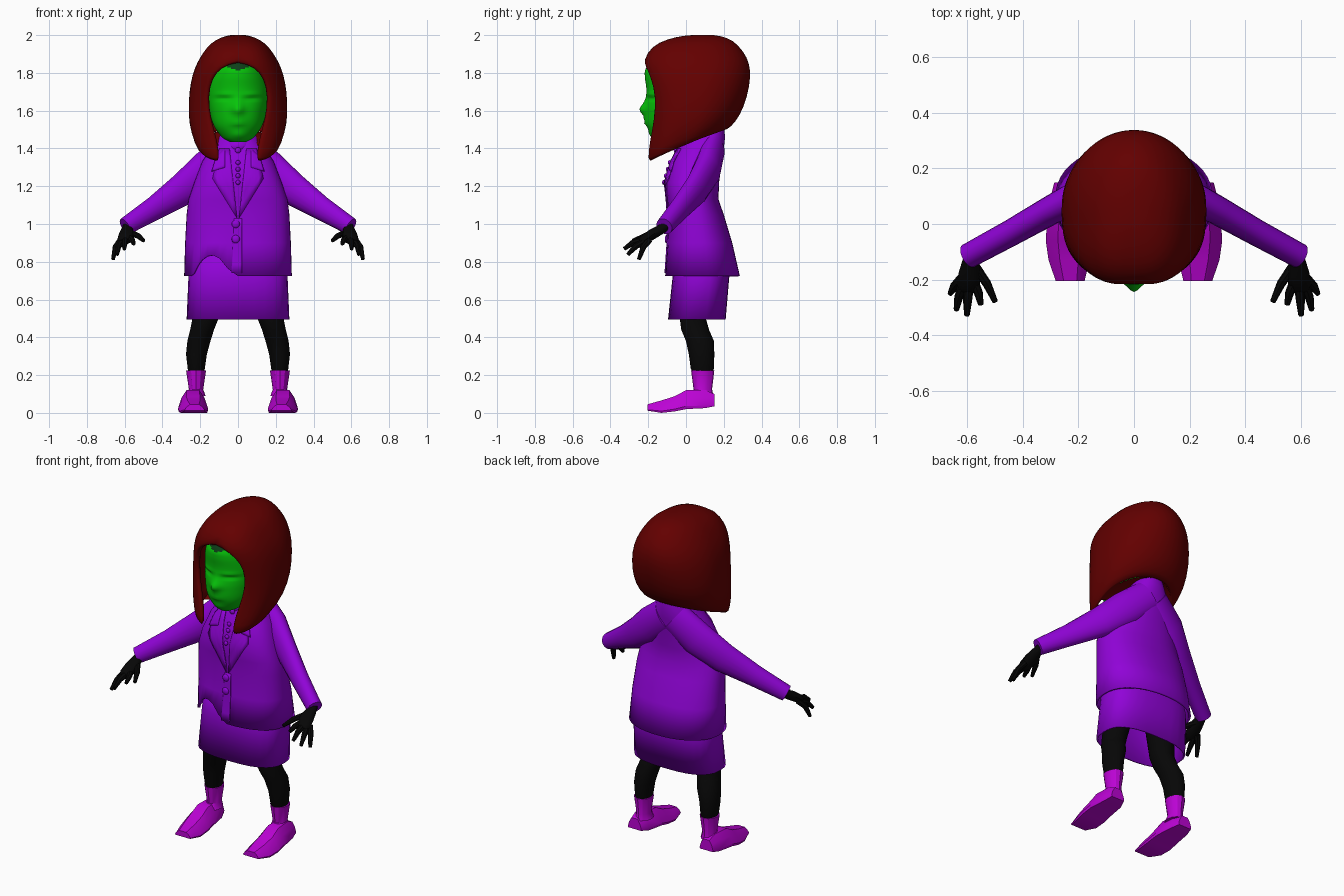
import bpy, bmesh, math
from mathutils import Vector

if "Cube" in bpy.data.objects:
    bpy.data.objects.remove(bpy.data.objects["Cube"])


def material(name, rgb):
    m = bpy.data.materials.new(name)
    m.diffuse_color = (*rgb, 1)
    m.use_nodes = True
    m.node_tree.nodes["Principled BSDF"].inputs["Base Color"].default_value = m.diffuse_color
    return m


PURPLE = material("purple_cloth", (0.28, 0.001, 0.68))
MAGENTA = material("magenta_leather", (0.50, 0.001, 0.66))
BLACK = material("black", (0.002, 0.002, 0.002))
GREEN = material("green_skin", (0.002, 0.56, 0.003))
DARK_GREEN = material("dark_green_scalp", (0.004, 0.05, 0.009))
RED = material("dark_red_hair", (0.125, 0.0, 0.0))


def finish(name, bm, mat, angle=40, subsurf=0, thick=0):
    bmesh.ops.recalc_face_normals(bm, faces=bm.faces)
    me = bpy.data.meshes.new(name)
    bm.to_mesh(me)
    bm.free()
    me.materials.append(mat)
    ob = bpy.data.objects.new(name, me)
    bpy.context.collection.objects.link(ob)
    if thick:
        mod = ob.modifiers.new("thickness", 'SOLIDIFY')
        mod.thickness, mod.offset = thick, -1
    if subsurf:
        mod = ob.modifiers.new("smooth", 'SUBSURF')
        mod.levels = mod.render_levels = subsurf
    bpy.ops.object.select_all(action='DESELECT')
    ob.select_set(True)
    bpy.context.view_layer.objects.active = ob
    bpy.ops.object.shade_smooth_by_angle(angle=math.radians(angle))
    return ob


def loft(name, rings, mat, closed=True, cap0=True, cap1=True, **kw):
    bm = bmesh.new()
    vs = [[bm.verts.new(p) for p in r] for r in rings]
    n = len(rings[0])
    for a, b in zip(vs, vs[1:]):
        for i in range(n if closed else n - 1):
            j = (i + 1) % n
            bm.faces.new((a[i], a[j], b[j], b[i]))
    if cap0:
        bm.faces.new(vs[0])
    if cap1:
        bm.faces.new(vs[-1])
    return finish(name, bm, mat, **kw)


def power(v, p):
    return math.copysign(abs(v) ** p, v)


def oval(z, rx, yf, yb, cx=0, n=28, p=1.0, back_p=None):
    """Horizontal superellipse ring from front yf to back yb."""
    yc, ry = (yf + yb) / 2, (yb - yf) / 2
    ring = []
    for i in range(n):
        t = 2 * math.pi * i / n
        q = back_p if back_p and math.cos(t) < 0 else p
        ring.append((cx + rx * power(math.sin(t), q), yc - ry * power(math.cos(t), q), z))
    return ring


def smooth_rows(rows, k):
    """Catmull-Rom resampling of a table of ring sizes."""
    out = []
    for i in range(len(rows) - 1):
        p0, p1, p2, p3 = (rows[max(0, min(len(rows) - 1, i + d))] for d in (-1, 0, 1, 2))
        for j in range(k):
            t = j / k
            out.append(tuple(0.5 * (2 * b + (c - a) * t + (2 * a - 5 * b + 4 * c - d) * t * t
                                    + (3 * b - a - 3 * c + d) * t ** 3) for a, b, c, d in zip(p0, p1, p2, p3)))
    return out + [rows[-1]]


def tube(name, path, radii, mat, n=14, flat=None, **kw):
    """Tube along a path; radii across the upright axis, flat gives sideways radii."""
    pts = [Vector(p) for p in path]
    flat = flat or radii
    rings = []
    for i, c in enumerate(pts):
        d = (pts[min(i + 1, len(pts) - 1)] - pts[max(i - 1, 0)]).normalized()
        u = d.cross(Vector((0.0, 0.0, 1))).normalized()
        v = d.cross(u)
        ts = [2 * math.pi * k / n for k in range(n)]
        rings.append([c + flat[i] * math.cos(t) * u + radii[i] * math.sin(t) * v for t in ts])
    return loft(name, rings, mat, **kw)


def ball(name, loc, size, mat, seg=12):
    bm = bmesh.new()
    bmesh.ops.create_uvsphere(bm, u_segments=seg, v_segments=seg // 2, radius=1)
    for v in bm.verts:
        v.co = Vector(loc) + Vector(a * b for a, b in zip(v.co, size))
    return finish(name, bm, mat, angle=60)


# Jacket body, open at the hem, which arches up on one side of the front
JP = 0.8
JACKET = [(0.725, 0.285, -0.11, 0.285), (0.9, 0.28, -0.098, 0.245), (1.05, 0.272, -0.095, 0.20),
          (1.13, 0.262, -0.10, 0.172), (1.22, 0.232, -0.112, 0.175), (1.33, 0.19, -0.08, 0.19),
          (1.40, 0.145, -0.045, 0.2), (1.46, 0.105, -0.01, 0.207), (1.52, 0.07, 0.06, 0.2)]
rings = [oval(*r, p=JP, back_p=0.92, n=48) for r in JACKET]
rings[0] = [(x, y, z + (0.11 * math.sin(math.pi * (x + 0.24) / 0.2) ** 0.7 if y < 0 and -0.24 < x < -0.04 else 0))
            for x, y, z in rings[0]]
loft("jacket", rings, PURPLE, cap0=False, thick=0.012)


def jacket_front(x, z):
    for a, b in zip(JACKET, JACKET[1:]):
        if z <= b[0]:
            break
    f = (z - a[0]) / (b[0] - a[0])
    rx, yf, yb = (a[k] + f * (b[k] - a[k]) for k in (1, 2, 3))
    return (yf + yb) / 2 - (yb - yf) / 2 * max(0, 1 - min(1, abs(x / rx)) ** (2 / JP)) ** (JP / 2)


def plate(name, corners, mat, lift=0.007):
    """Thin cloth panel laid on the jacket front; corners are (x, z)."""
    a, b, c, d = (Vector(q) for q in corners)
    rows = []
    for i in range(7):
        l, r = a.lerp(d, i / 6), b.lerp(c, i / 6)
        row = [l.lerp(r, k / 6) for k in range(7)]
        rows.append([(q.x, jacket_front(q.x, q.y) - lift, q.y) for q in row])
    loft(name, rows, mat, closed=False, cap0=False, cap1=False, thick=0.007)


# Lapels, front overlap and collar
for s, side in ((-1, "left"), (1, "right")):
    plate(side + "_lapel", [(s * 0.005, 1.03), (s * 0.135, 1.24), (s * 0.10, 1.40), (s * 0.045, 1.40)], PURPLE)
    plate(side + "_lapel_notch", [(s * 0.07, 1.30), (s * 0.14, 1.28), (s * 0.115, 1.36), (s * 0.07, 1.40)],
          PURPLE, 0.01)
plate("front_overlap", [(-0.035, 0.74), (0.02, 0.74), (0.02, 1.03), (-0.02, 1.03)], PURPLE, 0.005)
loft("collar", [oval(1.39, 0.11, -0.05, 0.17), oval(1.45, 0.07, -0.035, 0.15)], PURPLE,
     cap0=False, cap1=False, thick=0.01)

# Buttons
for z, r in ((0.92, 0.022), (1.0, 0.022), (1.22, 0.013), (1.255, 0.013), (1.29, 0.013), (1.325, 0.013), (1.39, 0.016)):
    x = -0.012 if z < 1.1 else 0
    ball("button", (x, jacket_front(x, z) - 0.005, z), (r, 0.01, r), PURPLE)

# Skirt, open at the hem
loft("skirt", [oval(0.495, 0.272, -0.095, 0.21, p=0.75), oval(0.73, 0.262, -0.07, 0.23, p=0.75),
               oval(0.9, 0.24, -0.05, 0.2, p=0.75)], PURPLE, cap0=False, cap1=False, thick=0.01)

# Head: moulded nose, lips, chin and eye hollows, dark scalp above the hairline
HEAD = [(1.435, 0.045, -0.155, -0.05), (1.46, 0.085, -0.178, 0.0), (1.52, 0.128, -0.207, 0.07),
        (1.60, 0.152, -0.215, 0.15), (1.66, 0.162, -0.208, 0.17), (1.72, 0.163, -0.21, 0.175),
        (1.78, 0.15, -0.218, 0.17), (1.82, 0.13, -0.214, 0.16), (1.87, 0.09, -0.18, 0.13), (1.90, 0.04, -0.1, 0.06)]
FEATURES = [(0, 1.605, 0.03, 0.03, 0.032), (0, 1.65, 0.008, 0.02, 0.03), (0, 1.553, 0.012, 0.045, 0.009),
            (0, 1.53, 0.012, 0.04, 0.009), (0, 1.47, 0.008, 0.04, 0.02), (0.075, 1.665, -0.012, 0.04, 0.01),
            (-0.075, 1.665, -0.012, 0.04, 0.01), (0.075, 1.685, 0.006, 0.045, 0.012), (-0.075, 1.685, 0.006, 0.045, 0.012)]


def face(x, y, z):
    if y < -0.05:
        for fx, fz, amp, wx, wz in FEATURES:
            y -= amp * math.exp(-((x - fx) / wx) ** 2 - ((z - fz) / wz) ** 2)
    return x, y, z


head = loft("head", [[face(*p) for p in oval(*r, n=64)] for r in smooth_rows(HEAD, 6)], GREEN, angle=80)
head.data.materials.append(DARK_GREEN)
for f in head.data.polygons:
    if f.center.z > 1.815 + 6 * min(f.center.x ** 2, 0.006):
        f.material_index = 1
tube("neck", [(0, 0.06, 1.36), (0, 0.03, 1.44), (0, 0.0, 1.54)], [0.07, 0.062, 0.065], GREEN)

# Hair shell: (front z, back z, half width, front y, back y, half opening)
HAIR = [(1.325, 1.49, 0.215, -0.22, 0.21, 0.10), (1.44, 1.54, 0.25, -0.205, 0.265, 0.112),
        (1.55, 1.62, 0.265, -0.195, 0.308, 0.150), (1.67, 1.73, 0.259, -0.2, 0.338, 0.170),
        (1.77, 1.82, 0.242, -0.218, 0.343, 0.146), (1.83, 1.885, 0.216, -0.228, 0.323, 0.09),
        (1.868, 1.93, 0.19, -0.225, 0.29, 0.0), (1.94, 1.972, 0.148, -0.185, 0.25, 0.0),
        (1.98, 1.996, 0.09, -0.1, 0.19, 0.0), (2.0, 2.004, 0.035, 0.0, 0.11, 0.0)]
FRONT_P, BACK_P = 0.72, 1.0  # square at the front, round at the back
bm = bmesh.new()
grid = []
for zf, zb, rx, yf, yb, gap in HAIR:
    t0 = math.asin((gap / rx) ** (1 / FRONT_P))
    yc, ry = (yf + yb) / 2, (yb - yf) / 2
    row = []
    for i in range(41):
        t = t0 + (2 * math.pi - 2 * t0) * i / 40
        p = FRONT_P if math.cos(t) > 0 else BACK_P
        y = -power(math.cos(t), p)
        row.append(bm.verts.new((rx * power(math.sin(t), p), yc + ry * y, zf + (zb - zf) * (y + 1) / 2)))
    grid.append(row)
rim = [v.co.copy() for v in grid[0][8:33]]
for a, b in zip(grid, grid[1:]):
    for i in range(40):
        bm.faces.new((a[i], a[i + 1], b[i + 1], b[i]))
bm.faces.new(grid[-1][:-1])
bmesh.ops.remove_doubles(bm, verts=bm.verts, dist=0.0005)
finish("hair", bm, RED, angle=60, subsurf=1, thick=0.03)

# Underside of the hair around the nape
loft("hair_underside", [[(c.x * f, 0.03 + (c.y - 0.03) * f, c.z + h) for c in rim]
                        for f, h in ((0.95, 0.012), (0.7, 0.02), (0.3, 0.03))],
     RED, closed=False, cap0=False, cap1=False)

# Limbs on both sides
for s, side in ((-1, "left"), (1, "right")):
    def m(points):
        return [(s * x, y, z) for x, y, z in points]

    tube(side + "_sleeve", m([(0.03, 0.145, 1.40), (0.16, 0.115, 1.29), (0.29, 0.055, 1.185),
                              (0.44, -0.03, 1.085), (0.597, -0.115, 0.987)]),
         [0.095, 0.102, 0.088, 0.064, 0.047], PURPLE, n=18, flat=[0.06, 0.066, 0.053, 0.048, 0.045])

    # Hand with thumb and four fingers
    tube(side + "_palm", m([(0.58, -0.105, 0.99), (0.588, -0.14, 0.967), (0.59, -0.18, 0.945),
                            (0.6, -0.225, 0.915), (0.603, -0.24, 0.905)]),
         [0.026, 0.026, 0.028, 0.025, 0.016], BLACK, n=12, flat=[0.028, 0.032, 0.042, 0.04, 0.028])
    for finger, base, mid, tip in (
            ("thumb", (0.575, -0.15, 0.955), (0.53, -0.215, 0.938), (0.5, -0.28, 0.912)),
            ("index_finger", (0.575, -0.215, 0.925), (0.56, -0.25, 0.915), (0.552, -0.29, 0.895)),
            ("middle_finger", (0.595, -0.225, 0.915), (0.6, -0.28, 0.902), (0.602, -0.328, 0.868)),
            ("ring_finger", (0.615, -0.215, 0.91), (0.632, -0.265, 0.883), (0.64, -0.308, 0.838)),
            ("little_finger", (0.62, -0.195, 0.915), (0.648, -0.225, 0.878), (0.662, -0.25, 0.813))):
        tube(side + "_" + finger, m([base, mid, tip]), [0.018, 0.016, 0.01], BLACK, n=8)

    # Stockinged leg
    loft(side + "_leg", [oval(z, rx, yf, yb, s * cx, 18) for z, cx, rx, yf, yb in (
        (0.19, 0.22, 0.038, 0.045, 0.135), (0.235, 0.221, 0.046, 0.025, 0.148), (0.31, 0.22, 0.056, 0.015, 0.15),
        (0.38, 0.207, 0.062, 0.0, 0.148), (0.44, 0.19, 0.064, -0.025, 0.122), (0.5, 0.172, 0.07, -0.033, 0.105),
        (0.8, 0.12, 0.09, -0.03, 0.15))], BLACK)

    # Boot shaft and faceted foot
    loft(side + "_boot_shaft", [oval(z, rx, yf, yb, s * 0.222, 12) for z, rx, yf, yb in (
        (0.09, 0.05, 0.02, 0.145), (0.125, 0.038, 0.04, 0.138), (0.225, 0.053, 0.027, 0.15))], MAGENTA, angle=30)
    foot = []
    for y, cx, r, z0, z1 in ((0.15, 0.242, 0.045, 0.035, 0.10), (0.10, 0.238, 0.062, 0.025, 0.122),
                             (0.0, 0.238, 0.076, 0.02, 0.12), (-0.06, 0.238, 0.08, 0.008, 0.088),
                             (-0.13, 0.234, 0.074, 0.0, 0.066), (-0.205, 0.23, 0.052, 0.012, 0.045)):
        prof = ((-0.95, 0), (0.95, 0), (1, 0.15), (0.8, 0.6), (0.45, 1), (-0.45, 1), (-0.8, 0.6), (-1, 0.15))
        foot.append([(s * (cx + r * a), y, z0 + (z1 - z0) * b) for a, b in prof])
    loft(side + "_boot_foot", foot, MAGENTA, angle=30)
